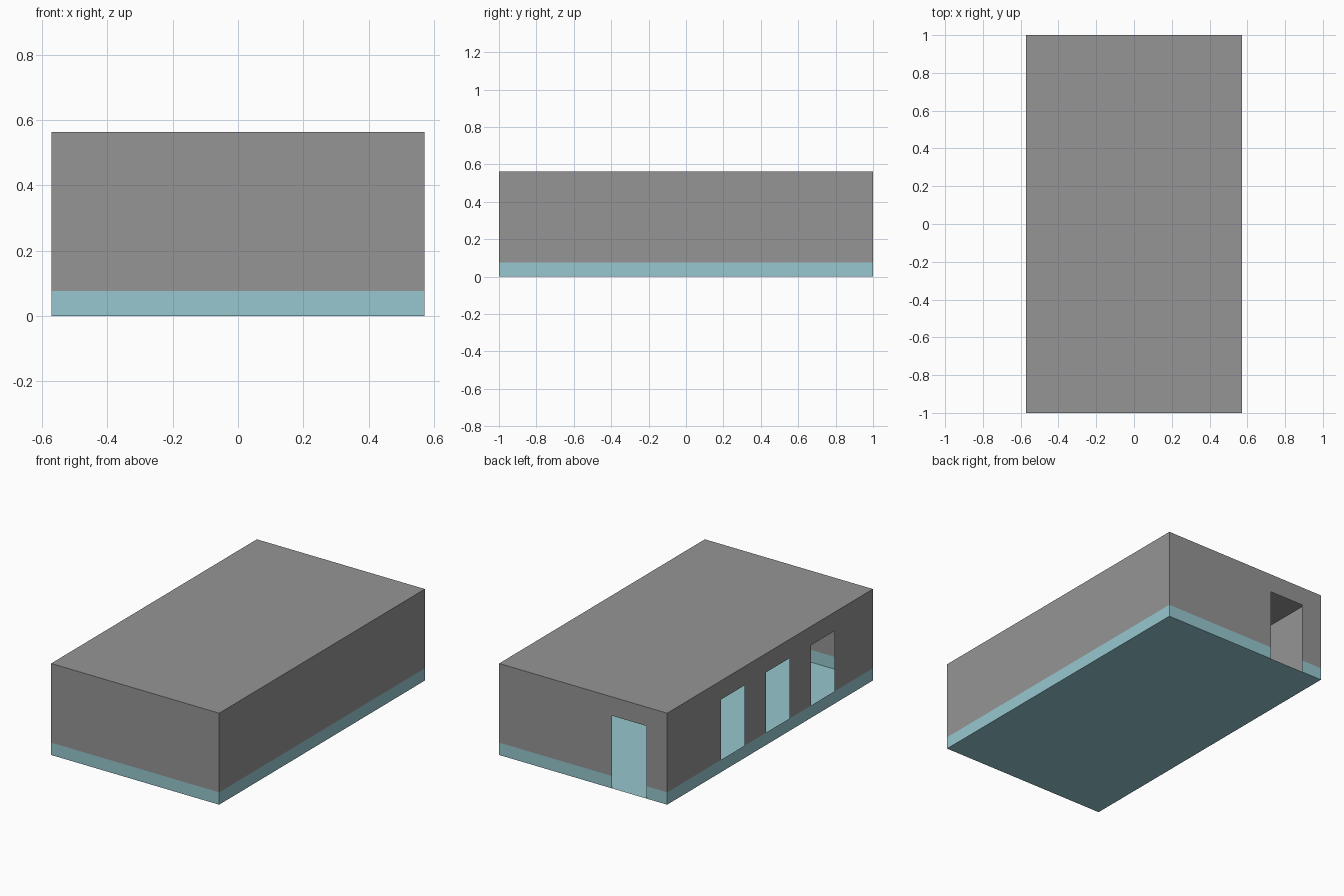
import bpy, bmesh

if "Cube" in bpy.data.objects:
    bpy.data.objects.remove(bpy.data.objects["Cube"])

W, L, H = 0.572, 1.0, 0.563     # half width, half length, height
BAND, HEAD = 0.076, 0.447       # top of base band, top of openings

DOOR = [(-0.43, -0.195)]
WINDOWS = [(0.362 - i * 0.437 - 0.115, 0.362 - i * 0.437 + 0.115) for i in range(3)]


def material(name, color):
    mat = bpy.data.materials.new(name)
    mat.diffuse_color = color
    mat.use_nodes = True
    mat.node_tree.nodes["Principled BSDF"].inputs["Base Color"].default_value = mat.diffuse_color
    return mat


teal = material("teal", (0.305, 0.575, 0.625, 1))
grey = material("dark_grey", (0.3, 0.3, 0.3, 1))


def make_object(name, quads, mat):
    bm = bmesh.new()
    for q in quads:
        bm.faces.new([bm.verts.new(p) for p in q])
    bmesh.ops.remove_doubles(bm, verts=bm.verts, dist=1e-5)
    mesh = bpy.data.meshes.new(name)
    bm.to_mesh(mesh)
    bm.free()
    mesh.materials.append(mat)
    bpy.context.collection.objects.link(bpy.data.objects.new(name, mesh))


def wall(half, place, levels, openings=(), flip=False):
    """Thin wall cut into cells; cells inside an opening (below HEAD) are left out."""
    cuts = sorted({-half, half, *(e for o in openings for e in o)})
    quads = []
    for a, b in zip(cuts, cuts[1:]):
        is_open = any(o[0] < (a + b) / 2 < o[1] for o in openings)
        for z0, z1 in zip(levels, levels[1:]):
            if is_open and z1 <= HEAD:
                continue
            q = [place(a, z0), place(b, z0), place(b, z1), place(a, z1)]
            quads.append(q[::-1] if flip else q)
    return quads


def slab(z, up):
    q = [(-W, -L, z), (W, -L, z), (W, L, z), (-W, L, z)]
    return [q if up else q[::-1]]


front = lambda t, z: (t, -L, z)
back = lambda t, z: (t, L, z)
right = lambda t, z: (W, t, z)
left = lambda t, z: (-W, t, z)

# Grey upper walls: door in the back, three windows in the left side
upper, low = [BAND, HEAD, H], [0, BAND]
make_object("front_wall", wall(W, front, upper), grey)
make_object("right_wall", wall(L, right, upper), grey)
make_object("back_wall", wall(W, back, upper, DOOR, True), grey)
make_object("left_wall", wall(L, left, upper, WINDOWS, True), grey)

# Flat roof
make_object("roof", slab(H, True), grey)

# Teal base band, interrupted by the door
make_object("base_band", wall(W, front, low) + wall(L, right, low)
            + wall(W, back, low, DOOR, True) + wall(L, left, low, (), True), teal)

# Teal floor
make_object("floor", slab(0, False), teal)
